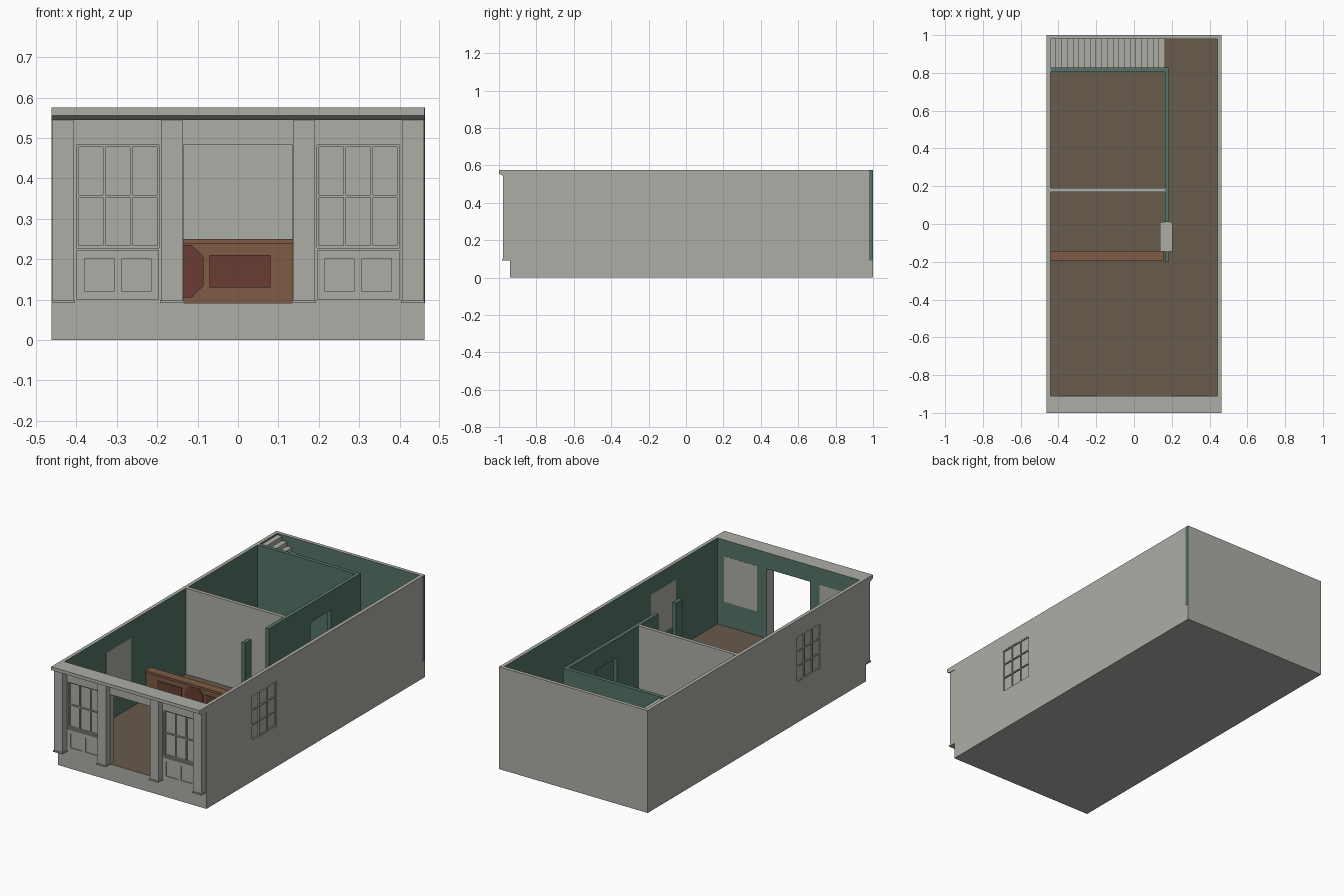
import bpy, bmesh
from mathutils import Vector

if "Cube" in bpy.data.objects:
    bpy.data.objects.remove(bpy.data.objects["Cube"])


def material(name, r, g, b):
    m = bpy.data.materials.new(name)
    m.diffuse_color = (r, g, b, 1)
    m.use_nodes = True
    m.node_tree.nodes["Principled BSDF"].inputs["Base Color"].default_value = m.diffuse_color
    return m


GREY = material("grey_stone", .42, .42, .39)
GREEN = material("green_paint", .093, .174, .138)
FLOOR = material("brown_floor", .135, .103, .073)
WOOD = material("counter_wood", .21, .105, .06)
RED = material("red_wood", .14, .046, .032)


def finish(name, bm, mats, rule=None):
    """Turn a bmesh into an object; rule(face) picks faces for the second colour."""
    bmesh.ops.recalc_face_normals(bm, faces=bm.faces)
    bm.normal_update()
    if rule:
        for f in bm.faces:
            f.material_index = 1 if rule(f) else 0
    me = bpy.data.meshes.new(name)
    bm.to_mesh(me)
    bm.free()
    for m in mats:
        me.materials.append(m)
    ob = bpy.data.objects.new(name, me)
    bpy.context.collection.objects.link(ob)
    return ob


def box(name, x, y, z, mats, rule=None):
    bm = bmesh.new()
    bmesh.ops.create_cube(bm, size=1)
    for v in bm.verts:
        v.co = [(a[0] + a[1]) / 2 + c * (a[1] - a[0]) for a, c in zip((x, y, z), v.co)]
    return finish(name, bm, mats, rule)


def prism(name, pts, axis, lo, hi, mats):
    """Extrude a 2D profile along x (axis 0) or y (axis 1)."""
    bm = bmesh.new()
    place = lambda p: (lo, p[0], p[1]) if axis == 0 else (p[0], lo, p[1])
    f = bm.faces.new([bm.verts.new(place(p)) for p in pts])
    ext = bmesh.ops.extrude_face_region(bm, geom=[f])["geom"]
    for v in ext:
        if isinstance(v, bmesh.types.BMVert):
            v.co[axis] = hi
    return finish(name, bm, mats)


def wall(name, axis, depth, span, z, holes, mats, inner=None):
    """Wall with openings (u0, u1, z0, z1); depth runs along axis, span along the other."""
    us = sorted({*span, *(u for h in holes for u in h[:2])})
    zs = sorted({*z, *(w for h in holes for w in h[2:])})
    bm = bmesh.new()
    for u0, u1 in zip(us, us[1:]):
        for z0, z1 in zip(zs, zs[1:]):
            cu, cz = (u0 + u1) / 2, (z0 + z1) / 2
            if any(h[0] < cu < h[1] and h[2] < cz < h[3] for h in holes):
                continue
            quad = ((u0, z0), (u1, z0), (u1, z1), (u0, z1))
            bm.faces.new([bm.verts.new((depth[0], u, w) if axis == 0 else (u, depth[0], w))
                          for u, w in quad])
    bmesh.ops.remove_doubles(bm, verts=bm.verts, dist=1e-5)
    ext = bmesh.ops.extrude_face_region(bm, geom=bm.faces[:])["geom"]
    for v in ext:
        if isinstance(v, bmesh.types.BMVert):
            v.co[axis] = depth[1]
    rule = (lambda f: f.normal.dot(Vector(inner)) > .9) if inner else None
    return finish(name, bm, mats, rule)


def grid_holes(u0, u1, z0, z1, cols, rows, bar):
    """Pane openings of a glazing grid."""
    w, h = (u1 - u0 - bar) / cols, (z1 - z0 - bar) / rows
    return [(u0 + bar + i * w, u0 + (i + 1) * w, z0 + bar + j * h, z0 + (j + 1) * h)
            for i in range(cols) for j in range(rows)]


B, T = .092, .575          # floor and wall-top heights
X = .462
WZ = (.228, .483)          # window height range

# Base slab with floor on top
box("base_floor", (-X, X), (-.94, 1), (0, B), [GREY, FLOOR], lambda f: f.normal.z > .5)

# Outer walls, painted inside
for s, side in ((-1, "left"), (1, "right")):
    wy = (-.54, -.32)
    wall(side + "_wall", 0, sorted((s * X, s * .442)), (-.94, 1), (B, T),
         [(*wy, *WZ)], [GREY, GREEN], (-s, 0, 0))
    box(side + "_window_pane", sorted((s * .441, s * .454)), wy, WZ, [GREY])
    wall(side + "_window_bars", 0, sorted((s * .454, s * .461)), wy, WZ,
         grid_holes(*wy, *WZ, 3, 3, .006), [GREY])
wall("back_wall", 1, (.98, 1), (-.442, .442), (B, T), [], [GREY, GREEN], (0, -1, 0))
box("back_corner_strip", (X, X + .0008), (.978, 1), (B, T), [GREEN])
front_windows = [(-.40, -.195), (.195, .40)]
wall("front_wall", 1, (-.94, -.91), (-.442, .442), (B, T),
     [(*w, *WZ) for w in front_windows] + [(-.135, .135, B, WZ[1])],
     [GREY, GREEN], (0, 1, 0))

# Shop windows and the panels under them
for i, w in enumerate(front_windows):
    box(f"shop_window_pane_{i}", w, (-.926, -.909), WZ, [GREY])
    wall(f"shop_window_bars_{i}", 1, (-.934, -.926), w, WZ,
         grid_holes(*w, *WZ, 3, 2, .006), [GREY])
    wall(f"shop_lower_panel_{i}", 1, (-.945, -.94), w, (.1, .222),
         grid_holes(*w, .1, .222, 2, 1, .02), [GREY])

# Pilasters with feet, and cornice
for i, c in enumerate((-.4325, -.1635, .1635, .4325)):
    box(f"pilaster_{i}", (c - .0265, c + .0265), (-.978, -.94), (B, .545), [GREY])
    box(f"pilaster_foot_{i}", (c - .0295, c + .0295), (-.985, -.94), (B, .099), [GREY])
prism("cornice", [(-.94, .545), (-.978, .545), (-1, .556), (-1, T), (-.94, T)],
      0, -X, X, [GREY])

# Interior partitions
wall("corridor_wall", 0, (.163, .185), (-.2, .828), (B, T),
     [(-.145, .01, .24, T), (.38, .56, B, .47)], [GREEN])
box("serving_sill", (.137, .205), (-.145, .01), (.24, .26), [GREY])
box("stair_wall", (-.442, .163), (.806, .828), (B, T), [GREEN])
box("room_divider", (-.442, .163), (.17, .19), (B, T), [GREY])

# Stairs climbing to the left behind the rooms
n = 20
run, rise = .605 / n, (.565 - B) / n
steps = [(-.442, B), (.163, B)]
for i in range(n):
    steps += [(.163 - i * run, B + (i + 1) * rise), (.163 - (i + 1) * run, B + (i + 1) * rise)]
    if i < n - 1:
        continue
prism("stairs", steps, 1, .828, .98, [GREY])

# Counter with inlaid front panels
box("counter_body", (-.442, .155), (-.185, -.145), (B, .237), [WOOD])
box("counter_top", (-.442, .158), (-.192, -.142), (.237, .25), [WOOD])
for i, c in enumerate((-.295, .005)):
    box(f"counter_panel_{i}", (c - .075, c + .075), (-.189, -.185), (.13, .21), [RED])
octagon = [(-.2, .135), (-.17, .105), (-.115, .105), (-.085, .135),
           (-.085, .205), (-.115, .235), (-.17, .235), (-.2, .205)]
prism("counter_octagon_panel", octagon, 1, -.19, -.185, [RED])
